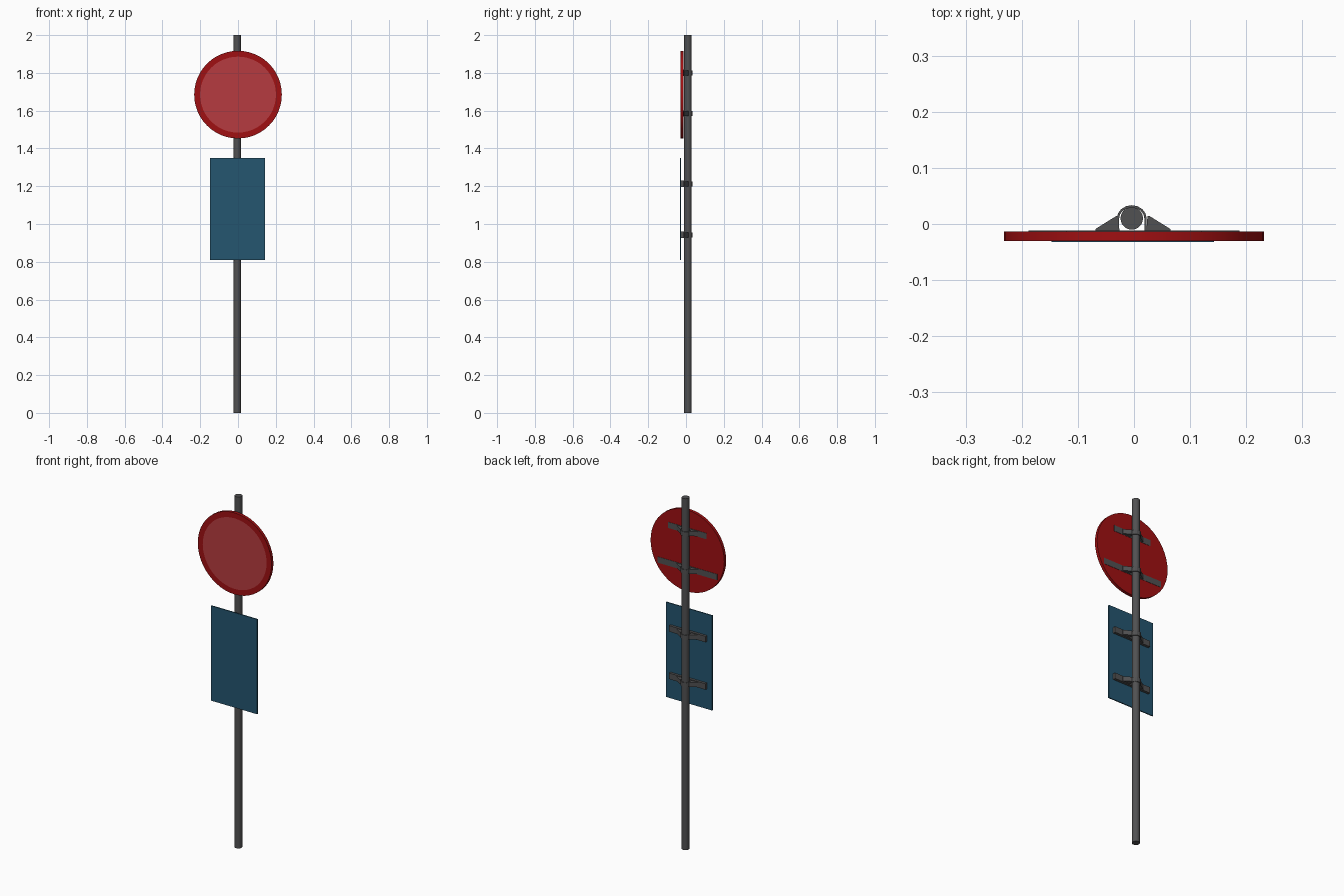
import bpy, bmesh
from math import pi, cos, sin
from mathutils import Matrix

cube = bpy.data.objects.get("Cube")
if cube:
    bpy.data.objects.remove(cube, do_unlink=True)


def material(name, rgb):
    m = bpy.data.materials.new(name)
    m.use_nodes = True
    m.diffuse_color = (*rgb, 1)
    m.node_tree.nodes["Principled BSDF"].inputs["Base Color"].default_value = (*rgb, 1)
    return m


red = material("rim red", (0.35, 0.005, 0.006))
pale = material("pale red", (0.47, 0.044, 0.05))
blue = material("panel blue", (0.018, 0.092, 0.16))
grey = material("metal grey", (0.082, 0.082, 0.084))

POLE_X, POLE_Y, POLE_R = -0.004, 0.01, 0.02


def finish(name, bm, *mats, smooth=False):
    bmesh.ops.recalc_face_normals(bm, faces=bm.faces[:])
    mesh = bpy.data.meshes.new(name)
    bm.to_mesh(mesh)
    bm.free()
    for m in mats:
        mesh.materials.append(m)
    ob = bpy.data.objects.new(name, mesh)
    bpy.context.collection.objects.link(ob)
    if smooth:
        bpy.ops.object.select_all(action='DESELECT')
        ob.select_set(True)
        bpy.context.view_layer.objects.active = ob
        bpy.ops.object.shade_smooth_by_angle(angle=0.6)
    return ob


def add_box(bm, x0, x1, y0, y1, z0, z1):
    mat = Matrix.Translation(((x0 + x1) / 2, (y0 + y1) / 2, (z0 + z1) / 2)) \
        @ Matrix.Diagonal((x1 - x0, y1 - y0, z1 - z0, 1))
    bmesh.ops.create_cube(bm, size=1, matrix=mat)


def add_prism(bm, outline, z0, z1):
    """Extrude an outline in x and y upward."""
    face = bm.faces.new([bm.verts.new((x, y, z0)) for x, y in outline])
    new = bmesh.ops.extrude_face_region(bm, geom=[face])["geom"]
    verts = [v for v in new if isinstance(v, bmesh.types.BMVert)]
    bmesh.ops.translate(bm, verts=verts, vec=(0, 0, z1 - z0))


# Pole
bm = bmesh.new()
bmesh.ops.create_cone(bm, cap_ends=True, segments=24, radius1=POLE_R, radius2=POLE_R, depth=2,
                      matrix=Matrix.Translation((POLE_X, POLE_Y, 1)))
finish("pole", bm, grey, smooth=True)

# Round sign with a pale inset front
bm = bmesh.new()
bmesh.ops.create_cone(bm, cap_ends=True, segments=48, radius1=0.232, radius2=0.232, depth=0.017,
                      matrix=Matrix.Translation((0, -0.0215, 1.685)) @ Matrix.Rotation(pi / 2, 4, 'X'))
bm.normal_update()
front = [f for f in bm.faces if f.normal.y < -0.9]
bmesh.ops.inset_individual(bm, faces=front, thickness=0.031)
front[0].material_index = 1
finish("round_sign", bm, red, pale, smooth=True)

# Rectangular panel
bm = bmesh.new()
add_box(bm, -0.147, 0.143, -0.032, -0.026, 0.81, 1.35)
finish("rectangular_panel", bm, blue)


# Mounting bracket: flat bar, two wedge wings and a strap around the pole
def bracket(name, z, half_width, bar_y):
    bm = bmesh.new()
    add_box(bm, -half_width, half_width, bar_y, -0.0115, z - 0.017, z + 0.017)
    low, high = z - 0.013, z + 0.013
    for s in (-1, 1):
        wing = [(0.024, -0.012), (0.067, -0.012), (0.067, -0.009), (0.03, 0.014), (0.026, 0.014)]
        add_prism(bm, [(POLE_X + 0.002 + s * x, y) for x, y in wing], low, high)

    def arc(r):
        steps = [i * pi / 8 for i in range(9)]
        return [(POLE_X + (r + 0.003) * cos(a), POLE_Y + r * sin(a)) for a in steps]
    outer, inner = arc(0.0235), arc(0.0195)
    outer = [(outer[0][0], -0.012)] + outer + [(outer[-1][0], -0.012)]
    inner = [(inner[0][0], -0.012)] + inner + [(inner[-1][0], -0.012)]
    add_prism(bm, outer + inner[::-1], low, high)
    finish(name, bm, grey)


bracket("upper_disc_bracket", 1.80, 0.12, -0.0135)
bracket("lower_disc_bracket", 1.585, 0.188, -0.0135)
bracket("upper_panel_bracket", 1.212, 0.115, -0.0265)
bracket("lower_panel_bracket", 0.942, 0.115, -0.0265)
